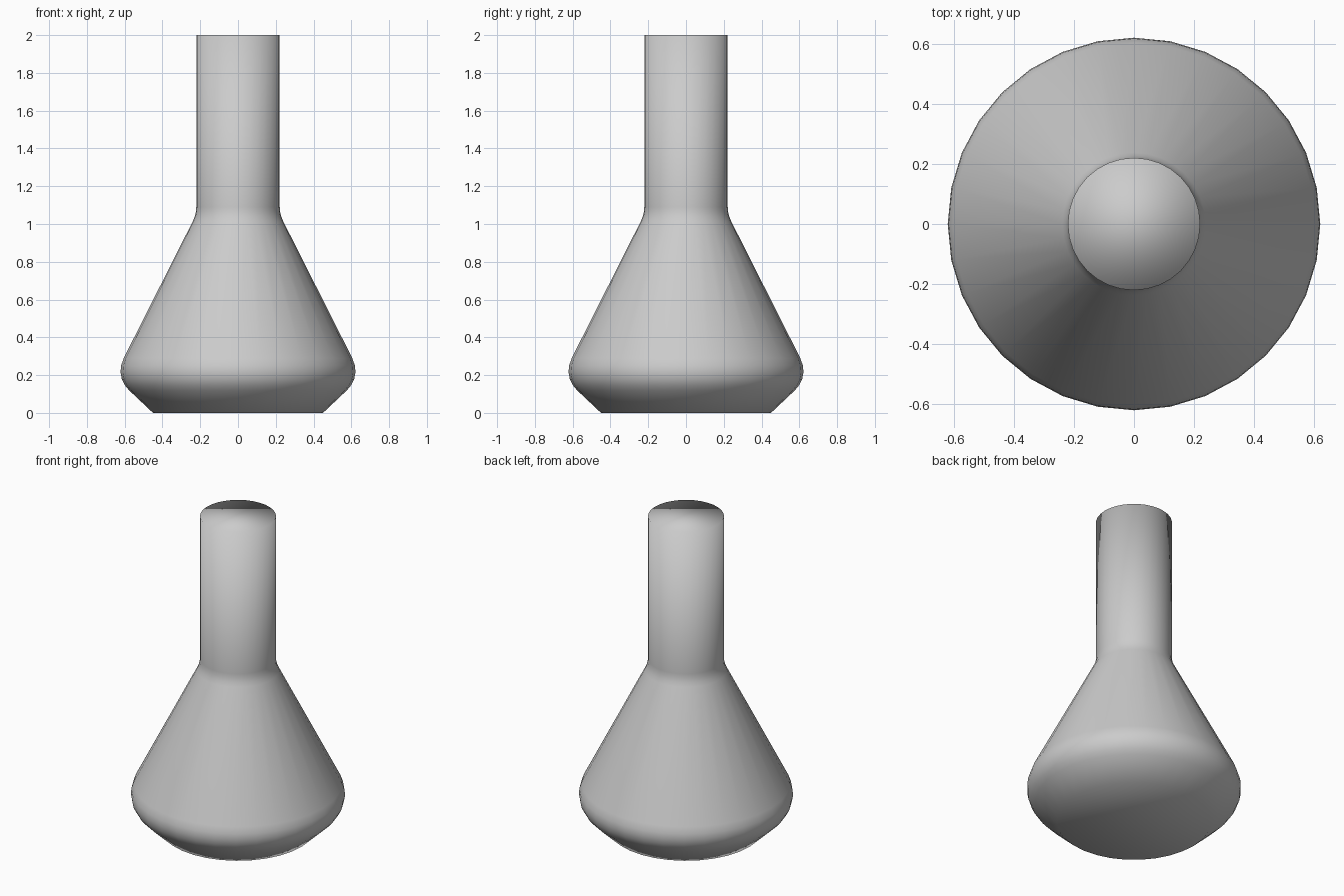
import bpy, bmesh
from math import cos, sin, tau

if "Cube" in bpy.data.objects:
    bpy.data.objects.remove(bpy.data.objects["Cube"])

SIDES = 32

# Outer profile (radius, height): base, rounded shoulder, cone, neck
PROFILE = [
    (0.45, 0.0), (0.575, 0.118), (0.598, 0.145), (0.615, 0.178), (0.622, 0.215),
    (0.619, 0.25), (0.605, 0.29),
    (0.239, 1.015), (0.229, 1.04), (0.223, 1.065), (0.221, 1.09),
    (0.221, 2.0),
]


def lathe(name, profile, sides):
    """Closed solid of revolution around z with flat end caps."""
    bm = bmesh.new()
    rings = [[bm.verts.new((r * cos(tau * i / sides), r * sin(tau * i / sides), z))
              for i in range(sides)] for r, z in profile]
    for low, high in zip(rings, rings[1:]):
        for i in range(sides):
            j = (i + 1) % sides
            bm.faces.new((low[i], low[j], high[j], high[i]))
    bm.faces.new(rings[0][::-1])
    bm.faces.new(rings[-1])
    for face in bm.faces:
        face.smooth = True
    mesh = bpy.data.meshes.new(name)
    bm.to_mesh(mesh)
    bm.free()
    obj = bpy.data.objects.new(name, mesh)
    bpy.context.collection.objects.link(obj)
    return obj


# Conical flask, smooth shaded throughout including the caps
lathe("conical_flask", PROFILE, SIDES)
